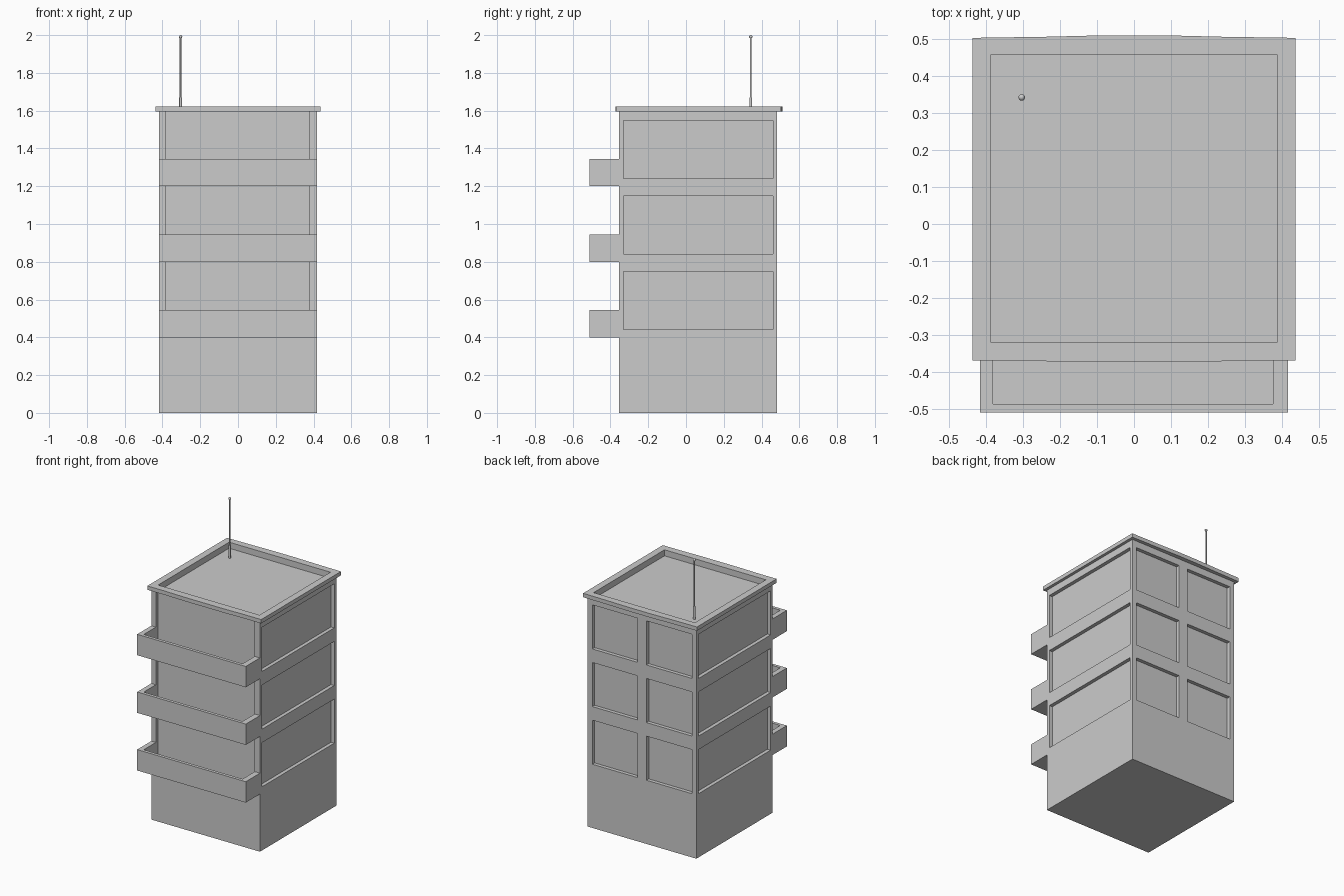
import bpy, bmesh

if "Cube" in bpy.data.objects:
    bpy.data.objects.remove(bpy.data.objects["Cube"])


def finish(name, bm):
    bmesh.ops.recalc_face_normals(bm, faces=bm.faces[:])
    me = bpy.data.meshes.new(name)
    bm.to_mesh(me)
    bm.free()
    ob = bpy.data.objects.new(name, me)
    bpy.context.collection.objects.link(ob)
    return ob


def add_prism(bm, outline, z0, z1):
    low = [bm.verts.new((x, y, z0)) for x, y in outline]
    high = [bm.verts.new((x, y, z1)) for x, y in outline]
    bm.faces.new(low[::-1])
    bm.faces.new(high)
    n = len(low)
    for i in range(n):
        j = (i + 1) % n
        bm.faces.new((low[i], low[j], high[j], high[i]))


def prism(name, outline, z0, z1):
    bm = bmesh.new()
    add_prism(bm, outline, z0, z1)
    return finish(name, bm)


def rect(x0, x1, y0, y1):
    return [(x0, y0), (x1, y0), (x1, y1), (x0, y1)]


def cut(ob, boxes):
    bm = bmesh.new()
    for x0, x1, y0, y1, z0, z1 in boxes:
        add_prism(bm, rect(x0, x1, y0, y1), z0, z1)
    cutter = finish(ob.name + "_cutter", bm)
    cutter.hide_render = True
    mod = ob.modifiers.new("openings", 'BOOLEAN')
    mod.operation = 'DIFFERENCE'
    mod.solver = 'EXACT'
    mod.object = cutter
    bpy.context.view_layer.objects.active = ob
    bpy.ops.object.modifier_apply(modifier=mod.name)
    bpy.data.objects.remove(cutter, do_unlink=True)


W, FRONT, BACK, D = 0.417, -0.355, 0.482, 0.025
FLOORS = (0.4, 0.8, 1.2)

# tower with recessed windows and sunken roof
tower = prism("tower", rect(-W, W, FRONT, BACK), 0, 1.6)
openings = [(-0.389, 0.389, -0.32, 0.458, 1.58, 1.7)]
for z in FLOORS:
    w0, w1 = z + 0.042, z + 0.348
    openings.append((-0.382, 0.377, FRONT - 0.1, FRONT + D, z + 0.02, min(z + 0.4, 1.595)))
    for s in (-1, 1):
        a, b = sorted((s * (W - D), s * (W + 0.1)))
        openings.append((a, b, -0.332, 0.46, w0, w1))
        a, b = sorted((s * 0.034, s * 0.382))
        openings.append((a, b, BACK - D, BACK + 0.1, w0, w1))
cut(tower, openings)

# roof rim, bowed slightly at front and back
rim = prism("roof_rim", [(-0.437, -0.37), (-0.3, -0.37), (-0.15, -0.374), (0.15, -0.374),
                         (0.3, -0.37), (0.437, -0.37), (0.437, 0.504), (0.24, 0.507),
                         (0.08, 0.511), (-0.08, 0.511), (-0.24, 0.507), (-0.437, 0.504)],
            1.595, 1.622)
cut(rim, [(-0.389, 0.389, -0.32, 0.458, 1.5, 1.7)])

# balconies: U-shaped parapet and floor
u_shape = [(-W, FRONT), (-W, -0.51), (W, -0.51), (W, FRONT),
           (0.377, FRONT), (0.377, -0.488), (-0.382, -0.488), (-0.382, FRONT)]
for i, z in enumerate(FLOORS, 1):
    prism(f"balcony_parapet_{i}", u_shape, z, z + 0.145)
    prism(f"balcony_floor_{i}", rect(-0.382, 0.377, -0.488, FRONT), z, z + 0.02)

# antenna: base, mast and ball tip
AX, AY = -0.304, 0.343
for name, r, z0, z1 in (("antenna_base", 0.0075, 1.58, 1.67), ("antenna_mast", 0.005, 1.67, 1.99)):
    bpy.ops.mesh.primitive_cylinder_add(vertices=12, radius=r, depth=z1 - z0,
                                        location=(AX, AY, (z0 + z1) / 2))
    bpy.context.object.name = name
    bpy.ops.object.shade_smooth_by_angle()
bpy.ops.mesh.primitive_uv_sphere_add(segments=12, ring_count=8, radius=0.009,
                                     location=(AX, AY, 1.991))
bpy.context.object.name = "antenna_tip"
bpy.ops.object.shade_smooth_by_angle()
